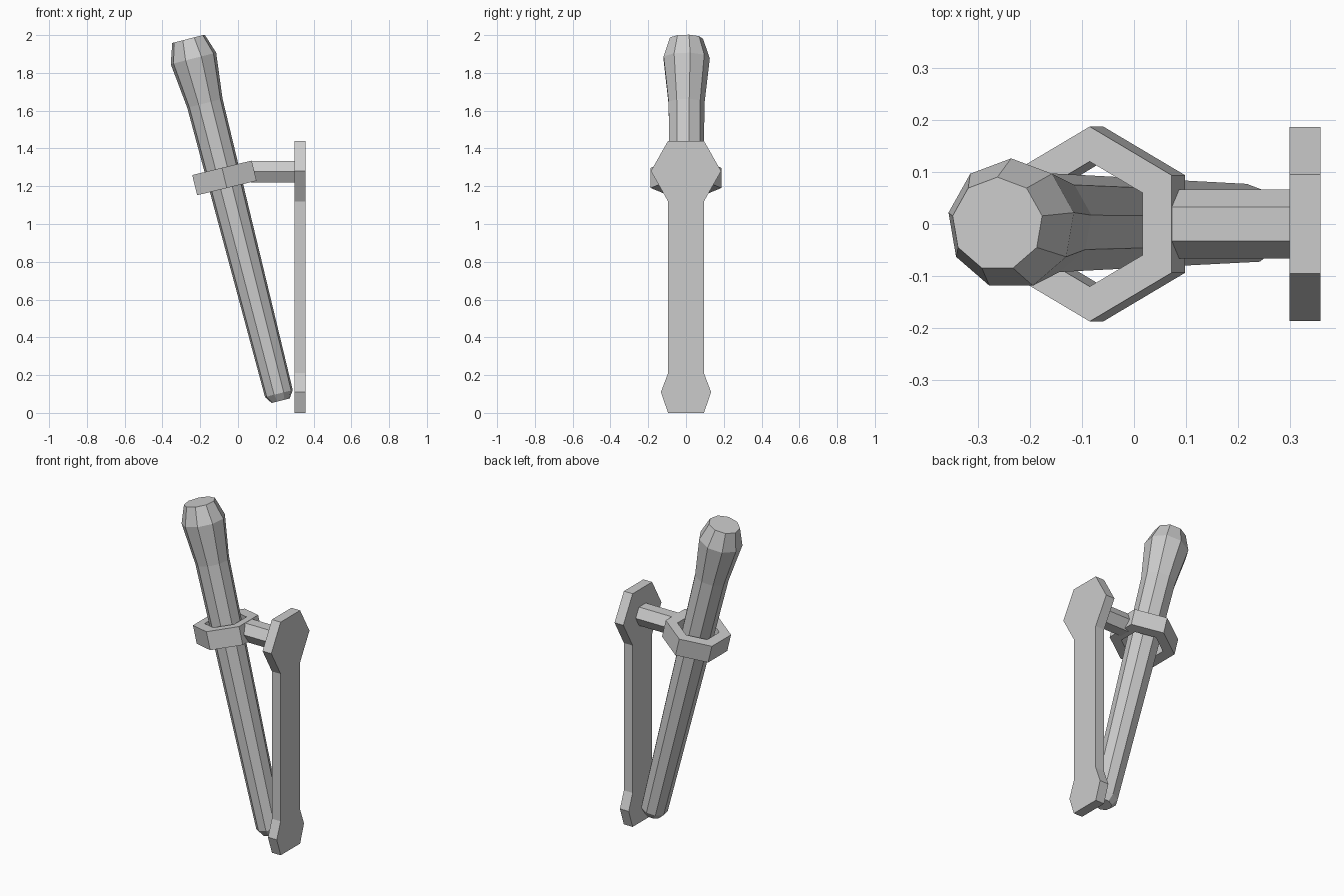
import bpy, bmesh
from math import sin, cos, pi, radians

if "Cube" in bpy.data.objects:
    bpy.data.objects.remove(bpy.data.objects["Cube"])


def make_object(name, bm, location=(0, 0, 0), tilt=0.0):
    bmesh.ops.recalc_face_normals(bm, faces=bm.faces)
    mesh = bpy.data.meshes.new(name)
    bm.to_mesh(mesh)
    bm.free()
    obj = bpy.data.objects.new(name, mesh)
    obj.location = location
    obj.rotation_euler = (0, radians(tilt), 0)
    bpy.context.collection.objects.link(obj)
    return obj


def lathe(name, profile, sides, location, tilt, closed=False):
    """Spin (radius, height) points; the first corner points to +y."""
    bm = bmesh.new()
    angles = [pi / 2 + 2 * pi * k / sides for k in range(sides)]
    rings = [[bm.verts.new((r * cos(a), r * sin(a), h)) for a in angles]
             for r, h in profile]
    pairs = list(zip(rings, rings[1:]))
    if closed:
        pairs.append((rings[-1], rings[0]))
    else:
        bm.faces.new(rings[0])
        bm.faces.new(rings[-1])
    for low, high in pairs:
        for k in range(sides):
            n = (k + 1) % sides
            bm.faces.new((low[k], low[n], high[n], high[k]))
    return make_object(name, bm, location, tilt)


# Tilted club with a swollen, chamfered head and tapered shaft
lathe("torch_shaft",
      [(0.050, -1.215), (0.077, -1.176), (0.098, 0.41),
       (0.126, 0.655), (0.090, 0.762)],
      9, (-0.074, 0, 1.242), -14.3)

# Hexagonal holder ring around the shaft
lathe("holder_ring",
      [(0.187, -0.055), (0.187, 0.055), (0.120, 0.055), (0.120, -0.055)],
      6, (-0.072, 0, 1.244), -13.7, closed=True)

# Hexagonal arm from ring to wall plate
lathe("holder_arm", [(0.066, 0), (0.066, 0.24)], 6, (0.068, 0, 1.277), 90)

# Flat wall plate: half outline (y, z) mirrored, then extruded in x
half = [(0.095, 0), (0.133, 0.11), (0.095, 0.21),
        (0.095, 1.12), (0.186, 1.28), (0.095, 1.44)]
outline = half + [(-y, z) for y, z in reversed(half)]
bm = bmesh.new()
face = bm.faces.new([bm.verts.new((0.298, y, z)) for y, z in outline])
extruded = bmesh.ops.extrude_face_region(bm, geom=[face], use_keep_orig=True)
moved = [v for v in extruded["geom"] if isinstance(v, bmesh.types.BMVert)]
bmesh.ops.translate(bm, verts=moved, vec=(0.06, 0, 0))
make_object("wall_plate", bm)
